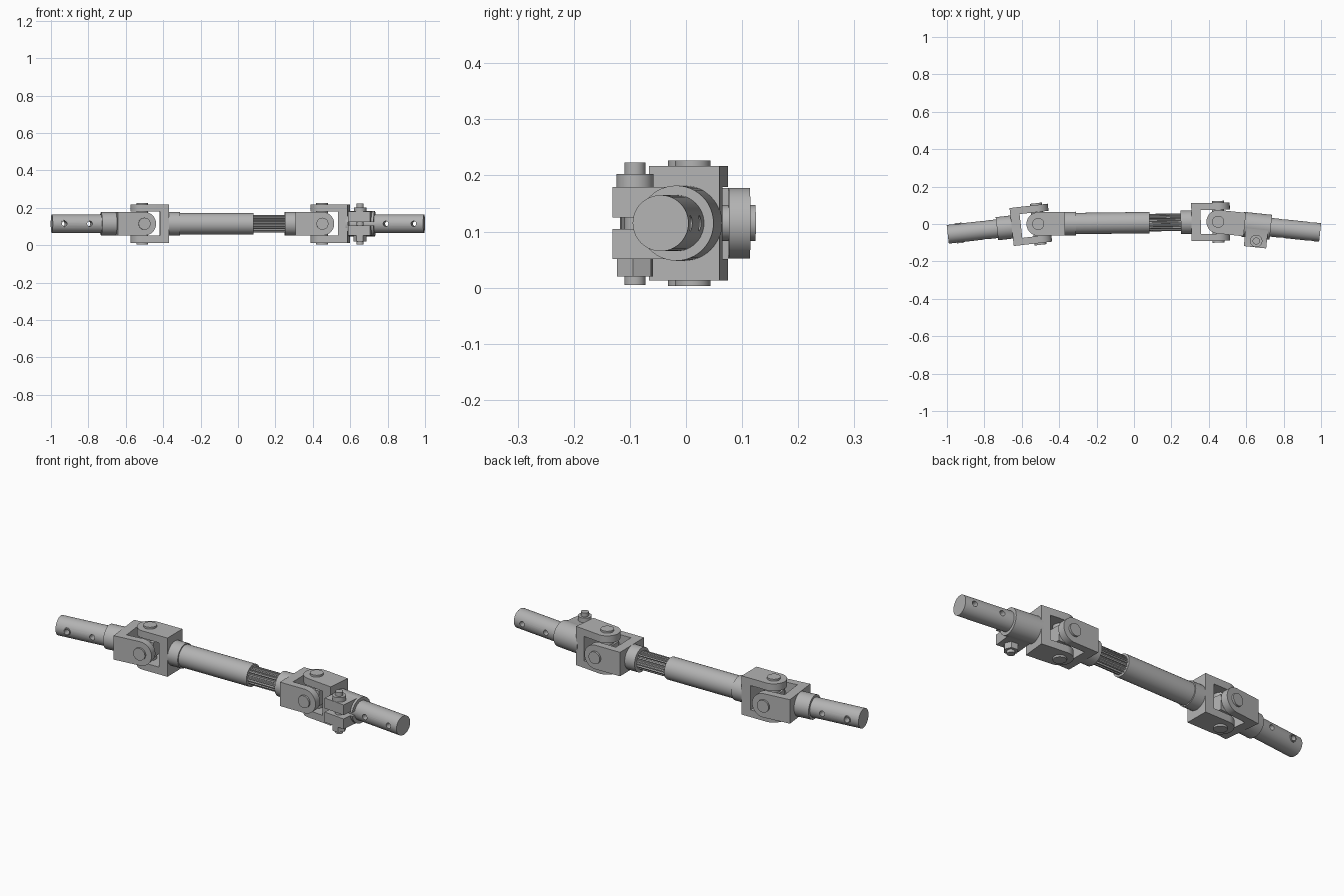
import bpy
import bmesh
from math import sin, cos, pi, radians, atan2
from mathutils import Matrix, Vector

old = bpy.data.objects.get("Cube")
if old:
    bpy.data.objects.remove(old, do_unlink=True)

steel = bpy.data.materials.new("plain_steel")
steel.use_nodes = True
STEEL = (0.45, 0.45, 0.45, 1)
steel.diffuse_color = STEEL
steel.node_tree.nodes["Principled BSDF"].inputs["Base Color"].default_value = STEEL

AXIS_Z = 0.115
left_pivot = Vector((-0.512, 0, AXIS_Z))
right_pivot = Vector((0.45, 0.012, AXIS_Z))
span = (right_pivot - left_pivot).length
tilt = atan2(right_pivot.y - left_pivot.y, right_pivot.x - left_pivot.x)


def frame(pivot, angle):
    return Matrix.Translation(pivot) @ Matrix.Rotation(angle, 4, 'Z')


# Local frames: origin on a joint pivot, +x running along the shaft away from it
LEFT = frame(left_pivot, pi + radians(6.5))
RIGHT = frame(right_pivot, radians(-6))
MIDDLE = frame(left_pivot, tilt)
MIDDLE_BACK = frame(right_pivot, pi + tilt)
TURN = {'X': Matrix.Rotation(pi / 2, 4, 'Y'),
        'Y': Matrix.Rotation(-pi / 2, 4, 'X'),
        'Z': Matrix.Identity(4)}


def prism(name, outline, low, high, mat):
    """Extrude a closed xy outline along z from low to high."""
    bm = bmesh.new()
    face = bm.faces.new([bm.verts.new((x, y, low)) for x, y in outline])
    new = bmesh.ops.extrude_face_region(bm, geom=[face])["geom"]
    bmesh.ops.translate(bm, vec=(0, 0, high - low),
                        verts=[v for v in new if isinstance(v, bmesh.types.BMVert)])
    bmesh.ops.recalc_face_normals(bm, faces=bm.faces)
    bm.transform(mat)
    mesh = bpy.data.meshes.new(name)
    bm.to_mesh(mesh)
    bm.free()
    mesh.materials.append(steel)
    obj = bpy.data.objects.new(name, mesh)
    bpy.context.collection.objects.link(obj)
    return obj


def rod(name, mat, axis, low, high, radius, at=(0, 0, 0), sides=48):
    ring = [(radius * cos(2 * pi * i / sides), radius * sin(2 * pi * i / sides))
            for i in range(sides)]
    return prism(name, ring, low, high, mat @ Matrix.Translation(at) @ TURN[axis])


def box(name, mat, x, y, z):
    outline = [(x[0], y[0]), (x[1], y[0]), (x[1], y[1]), (x[0], y[1])]
    return prism(name, outline, z[0], z[1], mat)


def combine(obj, tool, operation='DIFFERENCE'):
    """Boolean the tool into obj, then discard the tool."""
    tool.hide_render = True
    mod = obj.modifiers.new("cut", 'BOOLEAN')
    mod.operation, mod.object, mod.solver = operation, tool, 'EXACT'
    bpy.context.view_layer.update()
    graph = bpy.context.evaluated_depsgraph_get()
    mesh = bpy.data.meshes.new_from_object(obj.evaluated_get(graph))
    obj.modifiers.clear()
    obj.data = mesh
    bpy.data.objects.remove(tool, do_unlink=True)


HALF, GAP, ARM, BACK, WEB = 0.102, 0.064, 0.063, 0.143, 0.093


def yoke(name, mat, vertical):
    """Fork with two round-ended arms, joined by a square web at the back."""
    arc = [(ARM * cos(a), ARM * sin(a))
           for a in (pi / 2 + pi * i / 24 for i in range(25))]
    outline = arc + [(BACK, -ARM), (BACK, ARM)]
    turned = mat if vertical else mat @ Matrix.Rotation(pi / 2, 4, 'X')
    fork = prism(name, outline, -HALF, HALF, turned)
    combine(fork, box("gap", turned, (-0.1, WEB), (-0.1, 0.1), (-GAP, GAP)))
    return fork


def spider(name, mat, turned_mat):
    """Cross of two bearing pins around a central hub."""
    rod(name + "_pin_across", mat, 'Y', -0.112, 0.112, 0.032)
    rod(name + "_pin_upright", turned_mat, 'Z', -0.112, 0.112, 0.032)
    box(name + "_hub", mat, (-0.04, 0.04), (-0.04, 0.04), (-0.04, 0.04))


def drilled_shaft(name, mat, start, end, holes, lipped=()):
    shaft = rod(name, mat, 'X', start, end, 0.05)
    for d in lipped:
        combine(shaft, rod("lip", mat, 'Y', -0.054, 0.054, 0.019, (d, 0, 0), 24), 'UNION')
    for d in holes:
        combine(shaft, rod("drill", mat, 'Y', -0.1, 0.1, 0.014, (d, 0, 0), 24))


# Four yokes and two crosses
yoke("left_outer_yoke", LEFT, False)
yoke("left_inner_yoke", MIDDLE, True)
yoke("right_inner_yoke", MIDDLE_BACK, False)
yoke("right_outer_yoke", RIGHT, True)
spider("left_cross", LEFT, MIDDLE)
spider("right_cross", MIDDLE_BACK, RIGHT)

# Middle telescopic shaft
rod("left_inner_collar", MIDDLE, 'X', BACK - 0.01, 0.202, 0.063)
rod("outer_tube", MIDDLE, 'X', 0.19, 0.595, 0.057)
rod("right_inner_collar", MIDDLE_BACK, 'X', BACK - 0.01, 0.2, 0.063)
TEETH = 18
spline = []
for i in range(TEETH):
    for part, r in ((0, 0.047), (0.42, 0.047), (0.55, 0.039), (0.87, 0.039)):
        a = 2 * pi * (i + part) / TEETH
        spline.append((r * cos(a), r * sin(a)))
prism("splined_shaft", spline, 0.58, span - 0.19, MIDDLE @ TURN['X'])

# Left end shaft
rod("left_outer_collar", LEFT, 'X', BACK - 0.01, 0.222, 0.062)
drilled_shaft("left_end_shaft", LEFT, 0.21, 0.487, (0.288, 0.425), (0.425,))

# Right end shaft
drilled_shaft("right_end_shaft", RIGHT, 0.15, 0.548, (0.347, 0.497))

# Split clamp with its ear, holding the right end shaft
clamp = rod("clamp_hub", RIGHT, 'X', BACK - 0.01, 0.283, 0.067)
combine(clamp, box("ear", RIGHT, (0.15, 0.27), (-0.115, 0), (-0.064, 0.064)), 'UNION')
combine(clamp, box("slot", RIGHT, (0.145, 0.3), (-0.2, -0.03), (-0.01, 0.01)))

# Pinch bolt
bolt_at = (0.213, -0.081, 0)
rod("clamp_bolt", RIGHT, 'Z', -0.11, 0.108, 0.019, bolt_at, 32)
rod("bolt_washer", RIGHT, 'Z', 0.06, 0.088, 0.033, bolt_at)
rod("bolt_nut", RIGHT, 'Z', -0.095, -0.06, 0.035, bolt_at, 6)

# Smooth round walls, keep machined edges crisp
bpy.ops.object.select_all(action='DESELECT')
for obj in bpy.context.collection.objects:
    if obj.type == 'MESH' and steel.name in obj.data.materials:
        obj.select_set(True)
        bpy.context.view_layer.objects.active = obj
bpy.ops.object.shade_smooth_by_angle(angle=radians(30))
